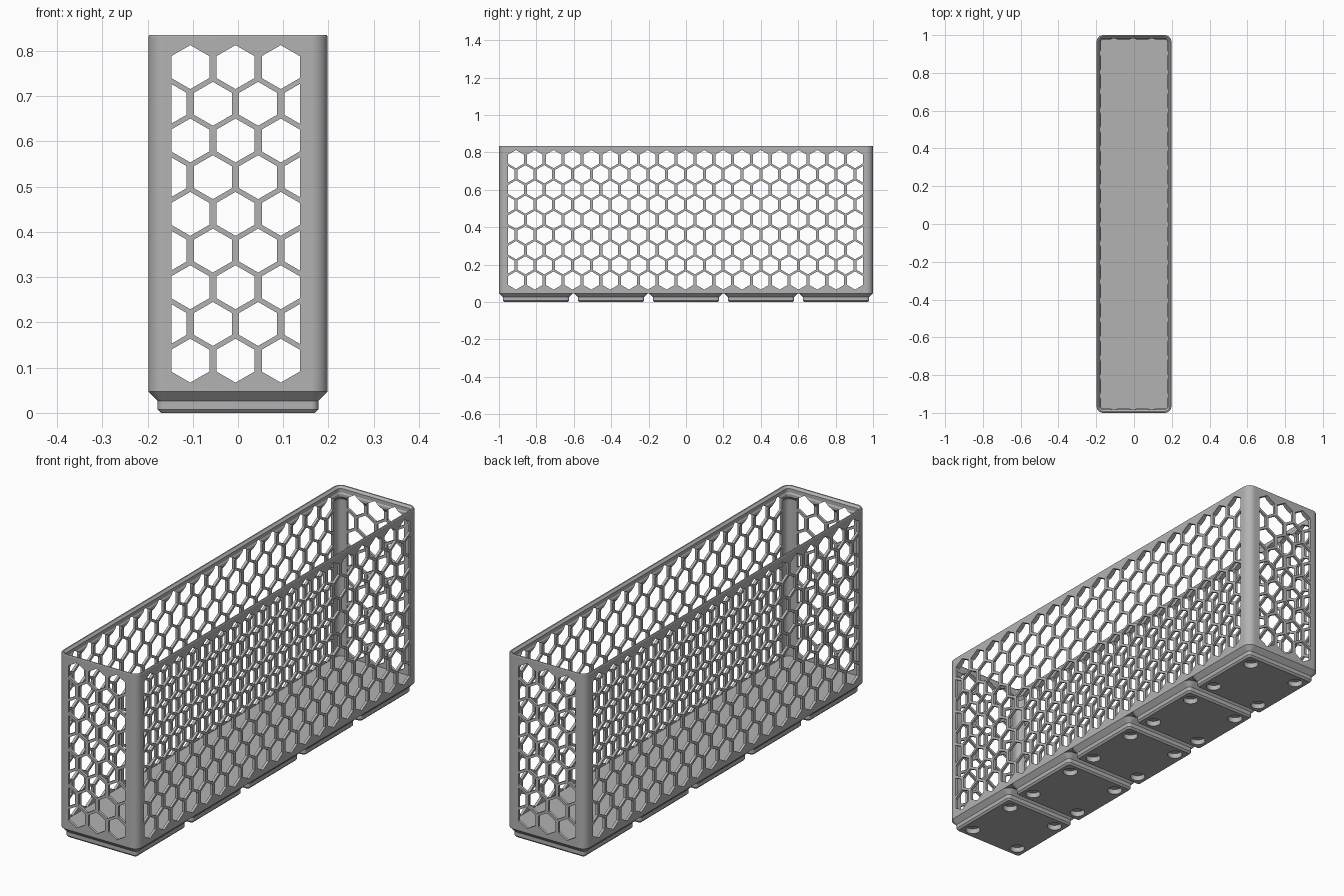
import bpy, bmesh, math
from mathutils import Matrix

if "Cube" in bpy.data.objects:
    bpy.data.objects.remove(bpy.data.objects["Cube"], do_unlink=True)

HALF_X, HALF_Y, CORNER = 0.198, 1.0, 0.036
PITCH = 0.401            # spacing of the feet
HEX_R = 0.0485           # corner radius of a wall opening
HEX_W = HEX_R * math.sqrt(3) / 2

grey = bpy.data.materials.new("plain grey")
grey.use_nodes = True
grey.diffuse_color = (0.45, 0.45, 0.45, 1)
grey.node_tree.nodes["Principled BSDF"].inputs["Base Color"].default_value = (0.45, 0.45, 0.45, 1)


def make_object(name, bm):
    bmesh.ops.recalc_face_normals(bm, faces=bm.faces)
    mesh = bpy.data.meshes.new(name)
    bm.to_mesh(mesh)
    bm.free()
    mesh.materials.append(grey)
    obj = bpy.data.objects.new(name, mesh)
    bpy.context.collection.objects.link(obj)
    return obj


def rounded_ring(bm, hx, hy, inset, z, cy, steps=10):
    """Rounded rectangle of vertices, shrunk by inset."""
    r = CORNER - inset
    ring = []
    for k, (sx, sy) in enumerate([(1, 1), (-1, 1), (-1, -1), (1, -1)]):
        for i in range(steps + 1):
            a = math.pi / 2 * (k + i / steps)
            ring.append(bm.verts.new((sx * (hx - CORNER) + r * math.cos(a),
                                      cy + sy * (hy - CORNER) + r * math.sin(a), z)))
    return ring


def loft(name, hx, hy, profile, cy=0):
    """Closed solid from (inset, height) steps."""
    bm = bmesh.new()
    rings = [rounded_ring(bm, hx, hy, inset, z, cy) for inset, z in profile]
    for a, b in zip(rings, rings[1:]):
        for i in range(len(a)):
            j = (i + 1) % len(a)
            bm.faces.new((a[i], a[j], b[j], b[i]))
    bm.faces.new(rings[0])
    bm.faces.new(rings[-1])
    return make_object(name, bm)


def cut(obj, cutter):
    mod = obj.modifiers.new("cut", 'BOOLEAN')
    mod.operation = 'DIFFERENCE'
    mod.solver = 'EXACT'
    mod.object = cutter
    bpy.context.view_layer.update()
    bpy.context.view_layer.objects.active = obj
    bpy.ops.object.modifier_apply(modifier=mod.name)
    bpy.data.objects.remove(cutter, do_unlink=True)


def hex_cutter(name, first, pitch, count, low, high, reach, along_y):
    """Staggered hexagonal bars through a wall pair, trimmed at the ends."""
    bm = bmesh.new()
    for row in range(9):
        z = 0.1155 + 0.0811 * row
        odd = row % 2
        for k in range(count + odd):
            c = first + pitch * (k - odd / 2)
            us = [max(low, c - HEX_W), min(high, c + HEX_W)]
            if us[1] - us[0] < 0.004:
                continue
            if us[0] < c < us[1]:
                us.insert(1, c)
            rise = [HEX_R - abs(u - c) / math.sqrt(3) for u in us]
            outline = [(u, z - h) for u, h in zip(us, rise)]
            outline += [(u, z + h) for u, h in reversed(list(zip(us, rise)))]
            ends = []
            for d in (-reach, reach):
                ends.append([bm.verts.new((d, u, v) if along_y else (u, d, v))
                             for u, v in outline])
            a, b = ends
            bm.faces.new(a)
            bm.faces.new(b[::-1])
            for i in range(len(a)):
                j = (i + 1) % len(a)
                bm.faces.new((a[i], b[i], b[j], a[j]))
    return make_object(name, bm)


# Basket body: floor, thin walls and stepped rim
basket = loft("basket_body", HALF_X, HALF_Y, [
    (0.0, 0.047), (0.0, 0.832), (0.002, 0.835), (0.008, 0.835),
    (0.018, 0.826), (0.018, 0.809), (0.022, 0.803), (0.022, 0.79),
    (0.0115, 0.777), (0.0115, 0.067)])

# Honeycomb openings in the long and the short walls
cut(basket, hex_cutter("long_wall_cutter", -0.909, 0.1007, 19, -0.952, 0.946, 0.3, True))
cut(basket, hex_cutter("short_wall_cutter", -0.1055, 0.1, 3, -0.147, 0.137, 1.1, False))

# Five stepped feet, each with four round recesses
parts = [basket]
for n in range(5):
    cy = PITCH * (n - 2)
    foot = loft(f"foot_{n + 1}", HALF_X, HALF_X, [
        (0.028, 0.0), (0.0205, 0.008), (0.0205, 0.026), (0.0, 0.047)], cy)
    bm = bmesh.new()
    for sx in (-1, 1):
        for sy in (-1, 1):
            bmesh.ops.create_cone(bm, cap_ends=True, segments=32, radius1=0.031,
                                  radius2=0.031, depth=0.046,
                                  matrix=Matrix.Translation((sx * 0.124, cy + sy * 0.124, 0)))
    cut(foot, make_object("recess_cutter", bm))
    parts.append(foot)

# Smooth the rounded corners, keep the edges crisp
for obj in parts:
    bpy.ops.object.select_all(action='DESELECT')
    obj.select_set(True)
    bpy.context.view_layer.objects.active = obj
    bpy.ops.object.shade_smooth_by_angle(angle=math.radians(25))
